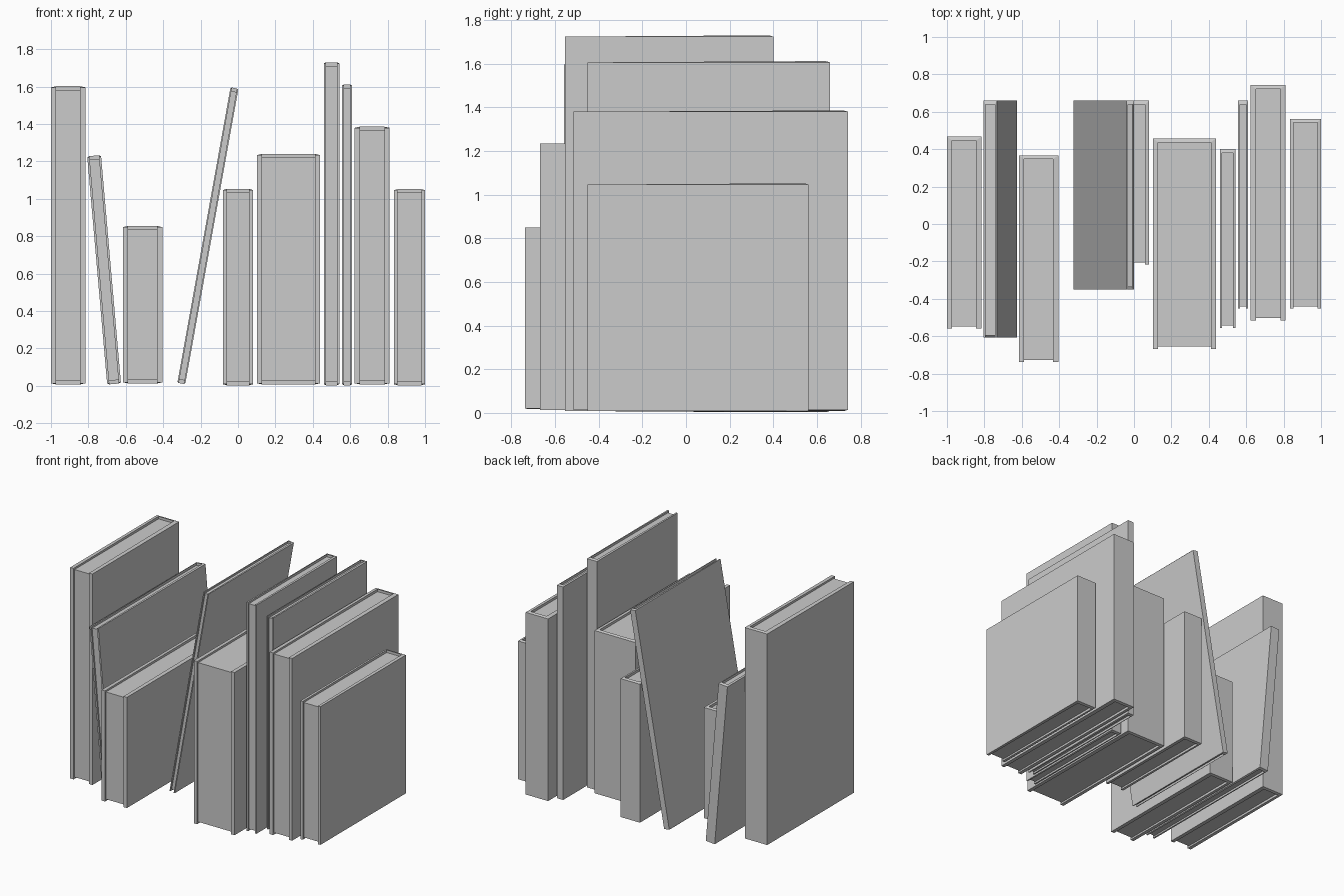
import bpy
import math

if "Cube" in bpy.data.objects:
    bpy.data.objects.remove(bpy.data.objects["Cube"])


def make_object(name, verts, faces, loc, lean):
    mesh = bpy.data.meshes.new(name)
    mesh.from_pydata(verts, [], faces)
    mesh.update()
    obj = bpy.data.objects.new(name, mesh)
    obj.location = loc
    obj.rotation_euler = (0, math.radians(lean), 0)
    bpy.context.collection.objects.link(obj)
    return obj


def book(i, cx, width, y0, y1, top, board, lean=0, bottom=0.005):
    """Hard cover open towards -y, with a recessed page block inside."""
    h = (top - bottom) if not lean else top
    hw, inner, spine, crown = width / 2, width / 2 - board, 0.02, 0.006
    loc = (cx, 0, bottom + h / 2)
    ys = y1 - spine

    # cover: U-shaped profile, its inner spine corners slightly taller
    prof = [(-hw, y0), (-hw, y1), (hw, y1), (hw, y0),
            (inner, y0), (inner, ys), (-inner, ys), (-inner, y0)]
    verts = []
    for s in (-1, 1):
        for k, (x, y) in enumerate(prof):
            z = h / 2 - (0 if k in (5, 6) else crown)
            verts.append((x, y, s * z))
    caps = [(0, 1, 6, 7), (1, 2, 5, 6), (2, 3, 4, 5)]
    faces = caps + [tuple(v + 8 for v in reversed(f)) for f in caps]
    faces += [((k + 1) % 8, k, k + 8, (k + 1) % 8 + 8) for k in range(8)]
    make_object(f"book_{i}_cover", verts, faces, loc, lean)

    # pages: block set back from the cover at front, top and bottom
    zp = h / 2 - 0.019
    pv = [(x, y, z) for z in (-zp, zp)
          for x, y in ((-inner, y0 + 0.012), (inner, y0 + 0.012), (inner, ys), (-inner, ys))]
    pf = [(3, 2, 1, 0), (4, 5, 6, 7)]
    pf += [(k, (k + 1) % 4, (k + 1) % 4 + 4, k + 4) for k in range(4)]
    make_object(f"book_{i}_pages", pv, pf, loc, lean)


# upright and leaning books, left to right
# centre x, width, front y, back y, top (length if leaning), board, lean, bottom
books = [
    (-0.908, 0.185, -0.56, 0.467, 1.602, 0.028, 0, 0.008),
    (-0.716, 0.074, -0.608, 0.66, 1.225, 0.012, -5.0, 0.008),
    (-0.51, 0.21, -0.738, 0.367, 0.855, 0.028, 0, 0.013),
    (-0.161, 0.043, -0.35, 0.66, 1.605, 0.008, 10.2, 0.0),
    (0.0, 0.16, -0.217, 0.66, 1.053, 0.02, 0, 0.003),
    (0.27, 0.338, -0.668, 0.457, 1.24, 0.028, 0, 0.008),
    (0.50, 0.083, -0.555, 0.40, 1.73, 0.012, 0, 0.003),
    (0.583, 0.052, -0.452, 0.66, 1.612, 0.01, 0, 0.003),
    (0.717, 0.186, -0.515, 0.742, 1.386, 0.028, 0, 0.008),
    (0.917, 0.166, -0.452, 0.562, 1.052, 0.02, 0, 0.003),
]
for n, b in enumerate(books, 1):
    book(n, *b)
